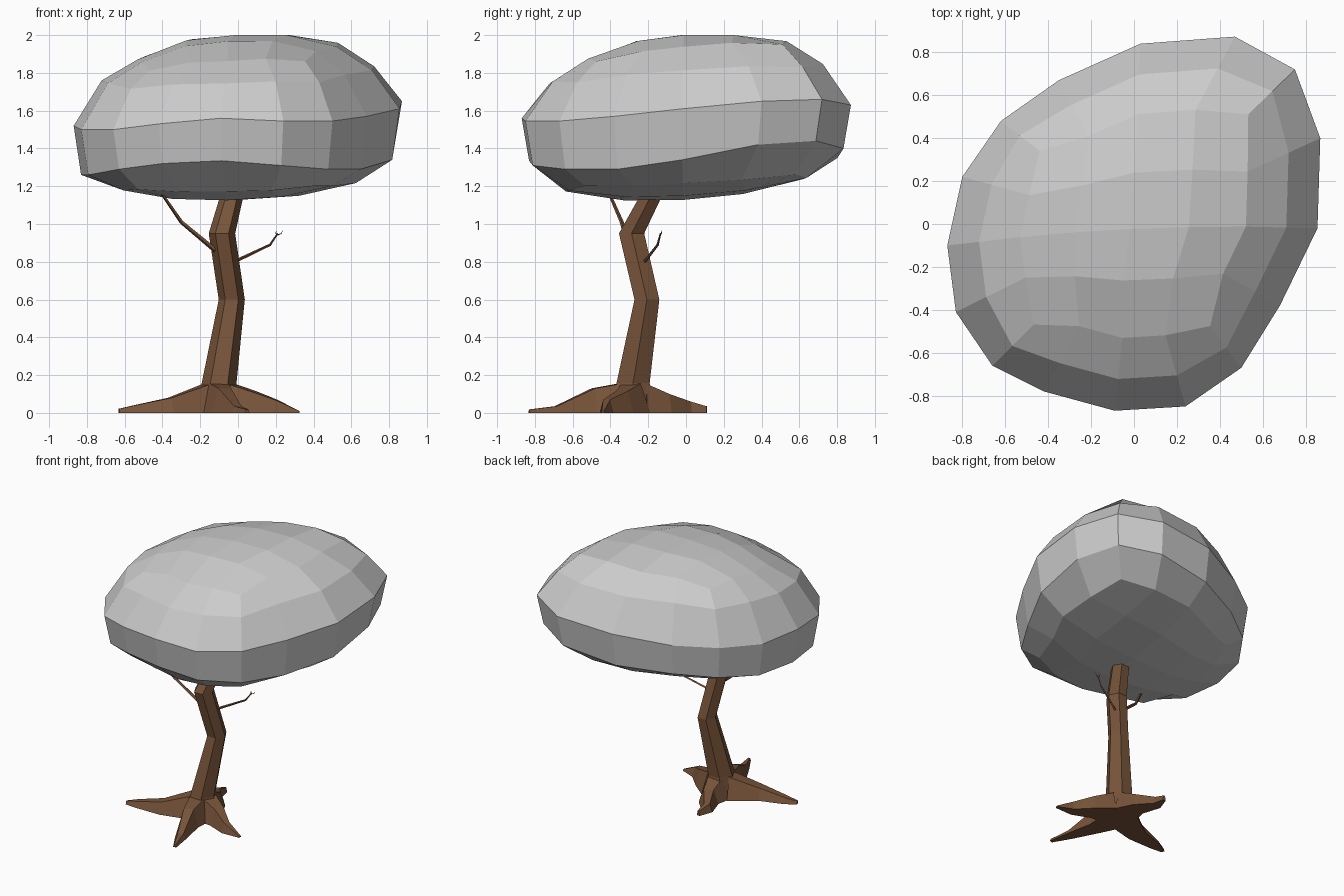
import bpy, bmesh, math
from mathutils import Vector

if "Cube" in bpy.data.objects:
    bpy.data.objects.remove(bpy.data.objects["Cube"])

bark = bpy.data.materials.new("bark")
bark.diffuse_color = (0.185, 0.088, 0.042, 1)
bark.use_nodes = True
bark.node_tree.nodes["Principled BSDF"].inputs["Base Color"].default_value = bark.diffuse_color


def finish(name, bm, mat=None):
    bmesh.ops.remove_doubles(bm, verts=bm.verts, dist=0.0005)
    bmesh.ops.recalc_face_normals(bm, faces=bm.faces)
    me = bpy.data.meshes.new(name)
    bm.to_mesh(me)
    bm.free()
    if mat:
        me.materials.append(mat)
    ob = bpy.data.objects.new(name, me)
    bpy.context.collection.objects.link(ob)
    return ob


def loft(bm, rings, caps=True):
    rows = [[bm.verts.new(p) for p in r] for r in rings]
    n = len(rows[0])
    for a, b in zip(rows, rows[1:]):
        for i in range(n):
            j = (i + 1) % n
            bm.faces.new((a[i], a[j], b[j], b[i]))
    if caps:
        bm.faces.new(rows[0][::-1])
        bm.faces.new(rows[-1])


def branch(name, path, r0, r1, sides=4):
    pts = [Vector(p) for p in path]
    rings = []
    for k, p in enumerate(pts):
        d = (pts[min(k + 1, len(pts) - 1)] - pts[max(k - 1, 0)]).normalized()
        u = d.cross(Vector((0.3, 1, 0))).normalized()
        v = d.cross(u)
        r = r0 + (r1 - r0) * k / (len(pts) - 1)
        rings.append([p + r * (u * math.cos(t) + v * math.sin(t))
                      for t in (math.tau * i / sides for i in range(sides))])
    bm = bmesh.new()
    loft(bm, rings)
    return finish(name, bm, bark)


# Canopy: a 4x4x4 subdivided box swollen to a tilted blob
# widest outline, starting at the front left corner: x, y, z, z of the ring below
outline = [(-.66, -.66, 1.50, 1.29), (-.42, -.78, 1.53, 1.32), (-.09, -.87, 1.56, 1.335),
           (.24, -.85, 1.545, 1.31), (.50, -.67, 1.545, 1.29), (.68, -.38, 1.57, 1.29),
           (.855, -.02, 1.61, 1.34), (.868, .40, 1.65, 1.42), (.75, .72, 1.66, 1.44),
           (.47, .873, 1.63, 1.40), (.03, .84, 1.60, 1.35), (-.35, .67, 1.55, 1.32),
           (-.62, .48, 1.53, 1.29), (-.80, .22, 1.51, 1.26), (-.87, -.10, 1.52, 1.26),
           (-.83, -.41, 1.50, 1.26)]


def scaled(edge, corner, height, corner_z):
    ring = []
    for i, (x, y, _, _) in enumerate(outline):
        s = corner if i % 4 == 0 else edge
        x, y = x * s, y * s
        ring.append(Vector((x, y, height(x, y) + (corner_z if i % 4 == 0 else 0))))
    return ring


def cap(bm, P, bump):
    def point(i, j):
        u, v = i / 4, j / 4
        s = (1 - v) * P[i] + v * P[12 - i] + (1 - u) * P[(16 - j) % 16] + u * P[4 + j]
        s = s - ((1 - u) * (1 - v) * P[0] + u * (1 - v) * P[4] + u * v * P[8] + (1 - u) * v * P[12])
        s.z = min(s.z + bump * 16 * u * (1 - u) * v * (1 - v), 2.0)
        return s
    g = [[bm.verts.new(point(i, j)) for j in range(5)] for i in range(5)]
    for i in range(4):
        for j in range(4):
            bm.faces.new((g[i][j], g[i + 1][j], g[i + 1][j + 1], g[i][j + 1]))


bottom = scaled(.73, .80, lambda x, y: 1.205 + .02 * x + .05 * y, .015)
low = [Vector((x * .955, y * .955, zl)) for x, y, _, zl in outline]
mid = [Vector((x, y, z)) for x, y, z, _ in outline]
up = scaled(.83, .86, lambda x, y: 1.79 + .035 * x + .06 * y, -.02)
top = scaled(.61, .71, lambda x, y: 1.908 + .06 * x + .08 * y, -.03)
bm = bmesh.new()
loft(bm, [bottom, low, mid, up, top], caps=False)
cap(bm, bottom, -.062)
cap(bm, top, .072)
finish("canopy", bm)

# Trunk: crooked six-sided column continuing into the canopy
bm = bmesh.new()
trunk = [(-.10, -.28, 0, .12), (-.10, -.28, .158, .092), (-.033, -.207, .60, .069),
         (-.085, -.288, .95, .070), (-.035, -.19, 1.14, .062),
         (.03, -.06, 1.38, .045), (.02, .02, 1.62, .025)]
loft(bm, [[(x + r * math.cos(i * math.pi / 3), y + 1.1 * r * math.sin(i * math.pi / 3), z)
           for i in range(6)] for x, y, z, r in trunk])
finish("trunk", bm, bark)

# Roots: four tapering ridges spreading over the ground (x, y, height)
root_paths = {
    "left": [(-.16, -.30, .155), (-.36, -.39, .08), (-.55, -.42, .04), (-.63, -.44, .022)],
    "front": [(-.10, -.34, .157), (-.07, -.49, .13), (.00, -.69, .035), (.05, -.83, .018)],
    "right": [(-.04, -.29, .155), (.08, -.34, .115), (.20, -.42, .07), (.325, -.44, .01)],
    "back": [(-.10, -.22, .155), (-.12, -.10, .10), (-.19, .02, .06), (-.18, .11, .035)],
}
for side, path in root_paths.items():
    rings = []
    for k, (x, y, h) in enumerate(path):
        a, b = Vector(path[max(k - 1, 0)][:2]), Vector(path[min(k + 1, 3)][:2])
        d = (b - a).normalized()
        w = (.11, .07, .04, .012)[k]
        rings.append([(x - d.y * s, y + d.x * s, z)
                      for s, z in ((w, 0), (w * .5, h), (-w * .5, h), (-w, 0))])
    bm = bmesh.new()
    loft(bm, rings)
    finish("root_" + side, bm, bark)

# Branches and twigs
branch("left_branch", [(-.12, -.30, .86), (-.30, -.34, 1.01), (-.41, -.41, 1.17), (-.46, -.42, 1.32)], .013, .005)
branch("right_branch", [(-.02, -.22, .80), (.17, -.15, .89), (.21, -.135, .95)], .009, .004)
branch("right_twig_a", [(.205, -.137, .94), (.23, -.13, .95), (.235, -.13, .965)], .003, .001)
branch("right_twig_b", [(.205, -.137, .94), (.20, -.13, .955), (.207, -.13, .965)], .003, .001)
branch("upper_branch", [(.0, -.13, 1.25), (.20, -.38, 1.42), (.34, -.56, 1.56), (.40, -.648, 1.665)], .02, .005)
